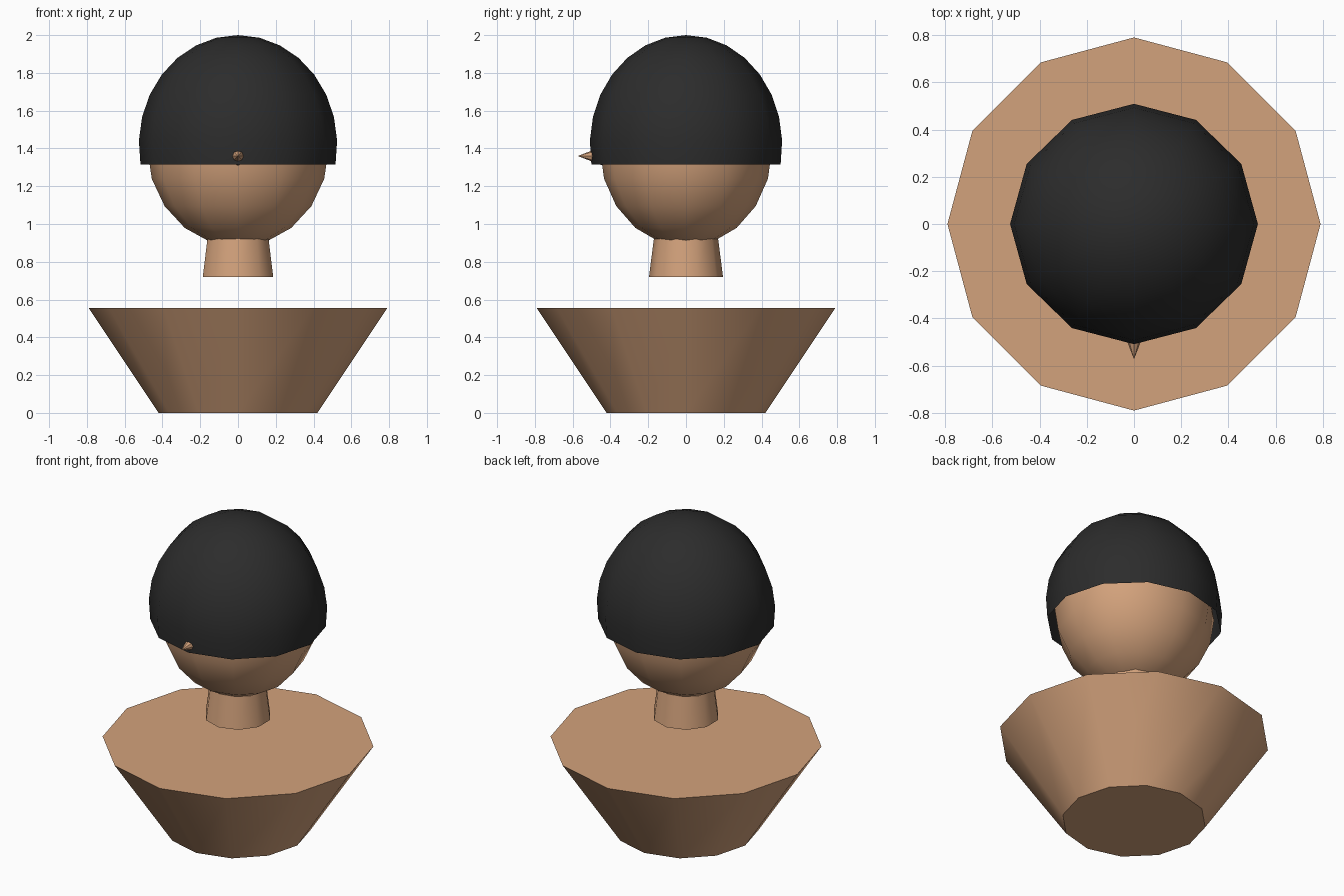
import bpy, math
from math import sin, cos, pi, radians

if "Cube" in bpy.data.objects:
    bpy.data.objects.remove(bpy.data.objects["Cube"])


def material(name, rgb):
    m = bpy.data.materials.new(name)
    m.diffuse_color = (*rgb, 1)
    m.use_nodes = True
    m.node_tree.nodes["Principled BSDF"].inputs["Base Color"].default_value = m.diffuse_color
    return m


SKIN = material("tan skin", (0.65, 0.36, 0.2))
BLACK = material("black hair", (0.025, 0.025, 0.025))


def lathe(name, profile, sides, mat, yscale=1.0, caps=True):
    """Spin (radius, z) points, listed bottom to top, with a vertex on +y."""
    verts, rings, faces = [], [], []
    for r, z in profile:
        n = 1 if r < 1e-5 else sides
        rings.append(range(len(verts), len(verts) + n))
        for i in range(n):
            a = 2 * pi * i / sides
            verts.append((-r * sin(a), r * cos(a) * yscale, z))
    for lo, hi in zip(rings, rings[1:]):
        for i in range(sides):
            j = (i + 1) % sides
            if len(lo) == 1:
                faces.append((lo[0], hi[j], hi[i]))
            elif len(hi) == 1:
                faces.append((lo[i], lo[j], hi[0]))
            else:
                faces.append((lo[i], lo[j], hi[j], hi[i]))
    if caps:
        if len(rings[0]) > 1:
            faces.append(tuple(reversed(rings[0])))
        if len(rings[-1]) > 1:
            faces.append(tuple(rings[-1]))
    me = bpy.data.meshes.new(name)
    me.from_pydata(verts, [], faces)
    me.materials.append(mat)
    ob = bpy.data.objects.new(name, me)
    bpy.context.collection.objects.link(ob)
    bpy.ops.object.select_all(action='DESELECT')
    ob.select_set(True)
    bpy.context.view_layer.objects.active = ob
    bpy.ops.object.shade_smooth_by_angle(angle=radians(40))
    return ob


def arc(radius, height, centre, end, steps):
    """Profile of an ellipsoid from polar angle `end` up to the pole."""
    angles = [end * (1 - k / steps) for k in range(steps + 1)]
    return [(max(radius * sin(a), 0), centre + height * cos(a)) for a in angles]


# Tapered shoulders and the neck floating above them
lathe("torso", [(0.42, 0), (0.79, 0.555)], 12, SKIN)
lathe("neck", [(0.196, 0.72), (0.16, 1.0)], 10, SKIN)

# Head, and the open hair cap around it
lathe("head", arc(0.48, 0.52, 1.4, pi, 10), 12, SKIN, 0.95)
lathe("hair", arc(0.525, 0.58, 1.42, radians(100.4), 8), 12, BLACK, 0.97, caps=False)

# Pointed nose poking through the hair
nose = lathe("nose", [(0.05, 0), (0, 0.13)], 8, SKIN)
nose.rotation_euler = (pi / 2, 0, 0)
nose.location = (0, -0.443, 1.36)
